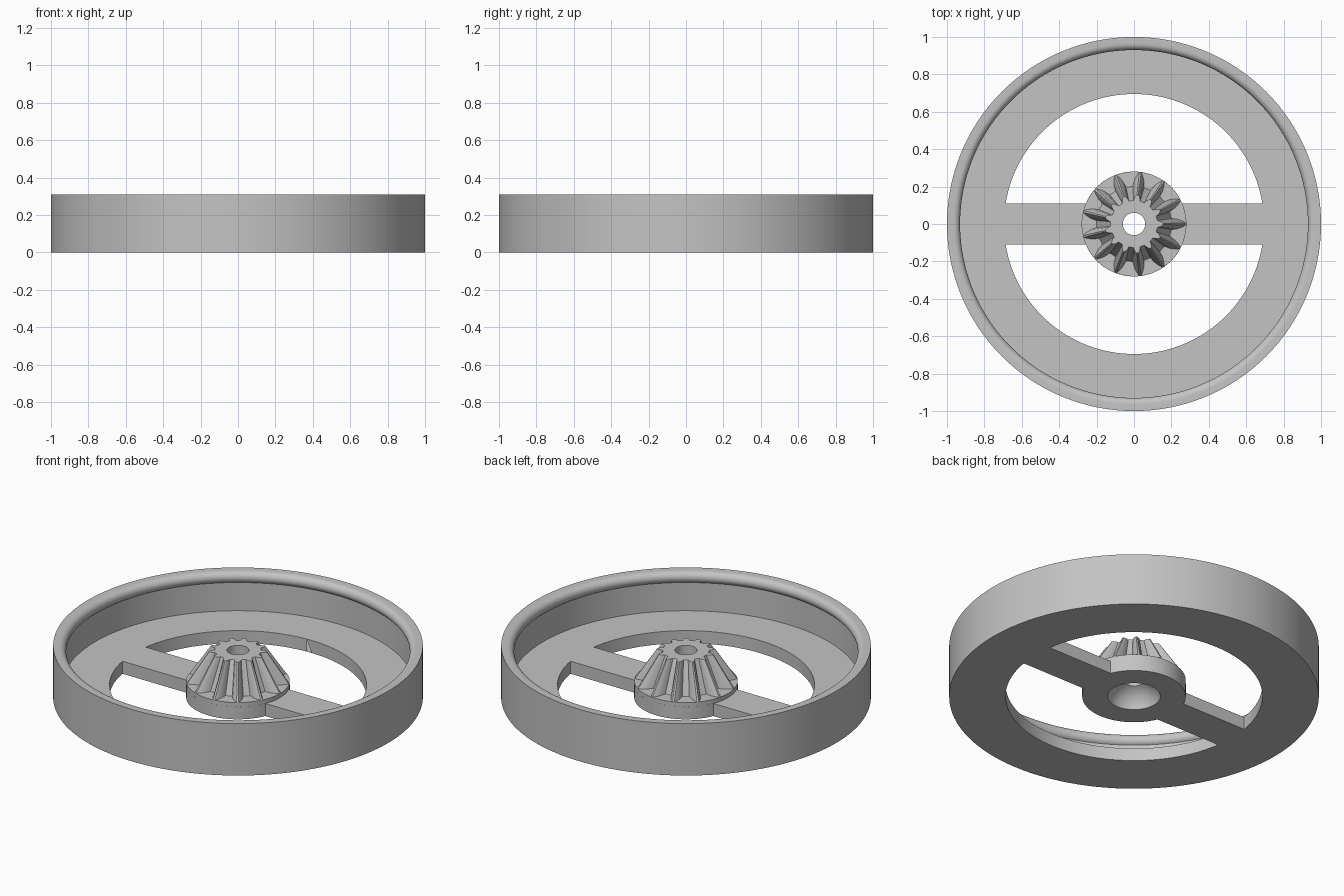
import bpy, bmesh, math
from math import sin, cos, pi, asin, sqrt

cube = bpy.data.objects.get("Cube")
if cube:
    bpy.data.objects.remove(cube, do_unlink=True)

SEG = 128
WEB_Z = 0.075
HUB_R, HUB_Z = 0.28, 0.1
BORE_R = 0.06
TOP_Z = 0.283

grey = bpy.data.materials.new("plain grey")
GREY = (0.55, 0.55, 0.55, 1)
grey.diffuse_color = GREY
grey.use_nodes = True
grey.node_tree.nodes["Principled BSDF"].inputs["Base Color"].default_value = GREY


def make_object(name, bm):
    bmesh.ops.recalc_face_normals(bm, faces=bm.faces)
    mesh = bpy.data.meshes.new(name)
    bm.to_mesh(mesh)
    bm.free()
    mesh.materials.append(grey)
    obj = bpy.data.objects.new(name, mesh)
    bpy.context.collection.objects.link(obj)
    return obj


def bridge(bm, a, b):
    n = len(a)
    for i in range(n):
        j = (i + 1) % n
        bm.faces.new((a[i], a[j], b[j], b[i]))


def lathe(name, profile):
    """Closed ring of (radius, z) points turned about the z axis."""
    bm = bmesh.new()
    loops = [[bm.verts.new((r * cos(2 * pi * k / SEG), r * sin(2 * pi * k / SEG), z))
              for k in range(SEG)] for r, z in profile]
    for i, loop in enumerate(loops):
        bridge(bm, loop, loops[(i + 1) % len(loops)])
    return make_object(name, bm)


def arc(cx, cz, r, start, end, steps):
    return [(cx + r * cos(start + (end - start) * k / steps),
             cz + r * sin(start + (end - start) * k / steps)) for k in range(steps + 1)]


def smooth(obj):
    bpy.ops.object.select_all(action='DESELECT')
    obj.select_set(True)
    bpy.context.view_layer.objects.active = obj
    bpy.ops.object.shade_smooth_by_angle(angle=math.radians(30))


# Wheel body: domed hub cavity, hub, web, wall and rounded inner lip
dome_drop, dome_r = 0.034, 0.147
dome = arc(0, -dome_drop, dome_r, math.acos(BORE_R / dome_r), asin(dome_drop / dome_r), 8)
lip_r, wall_r = 0.035, 0.95
lip = arc(1 - lip_r, 0.31 - lip_r, lip_r, pi + math.acos((1 - lip_r - wall_r) / lip_r), pi / 2, 12)
wheel = lathe("wheel_body", dome + [(1, 0), (1, 0.31)] + lip[::-1]
              + [(wall_r, WEB_Z), (HUB_R, WEB_Z), (HUB_R, HUB_Z), (BORE_R, HUB_Z)])

# Openings either side of the spoke
SPOKE, HOLE_R, CLEAR_R = 0.11, 0.695, HUB_R + 0.0003
for side, name in ((1, "back_opening_cutter"), (-1, "front_opening_cutter")):
    a, b = asin(SPOKE / HOLE_R), asin(SPOKE / CLEAR_R)
    outline = arc(0, 0, HOLE_R, a, pi - a, 64) + arc(0, 0, CLEAR_R, pi - b, b, 32)
    bm = bmesh.new()
    low, high = ([bm.verts.new((x, side * y, z)) for x, y in outline] for z in (-0.1, 0.09))
    bridge(bm, low, high)
    bm.faces.new(low)
    bm.faces.new(high)
    cutter = make_object(name, bm)
    cutter.hide_render = True
    cutter.hide_set(True)
    cut = wheel.modifiers.new(name, 'BOOLEAN')
    cut.operation = 'DIFFERENCE'
    cut.solver = 'EXACT'
    cut.object = cutter

# Bake the openings into the body and drop the cutters
bpy.context.view_layer.update()
baked = bpy.data.meshes.new_from_object(wheel.evaluated_get(bpy.context.evaluated_depsgraph_get()))
cutters = [m.object for m in wheel.modifiers]
wheel.modifiers.clear()
wheel.data = baked
for cutter in cutters:
    bpy.data.objects.remove(cutter, do_unlink=True)
smooth(wheel)

# Bevel gear: tooth outline repeated round the bore, tapering to the top
TEETH = 13
FLANK = [(0, 1), (0.4, 0.87), (0.75, 0.55), (1, 0.18)]  # height share, width share


def gear_outline(root, tip, half):
    side = [(root + (tip - root) * t, half * w) for t, w in FLANK]
    tooth = [(x, -y) for x, y in side] + [(x, y) for x, y in side[::-1]]
    points = []
    for k in range(TEETH):
        c, s = cos(2 * pi * k / TEETH), sin(2 * pi * k / TEETH)
        points += [(x * c - y * s, x * s + y * c) for x, y in tooth]
        mid = 2 * pi * (k + 0.5) / TEETH
        points.append((root * cos(mid), root * sin(mid)))
    return points


bm = bmesh.new()
base = gear_outline(0.2, 0.278, 0.03)
crown = gear_outline(0.125, 0.157, 0.018)
bore = [(x * BORE_R / sqrt(x * x + y * y), y * BORE_R / sqrt(x * x + y * y)) for x, y in crown]
loops = [[bm.verts.new((x, y, z)) for x, y in pts] for pts, z in
         ((base, HUB_Z), (crown, TOP_Z), (bore, TOP_Z), (bore, HUB_Z))]
for lower, upper in zip(loops, loops[1:]):
    bridge(bm, lower, upper)
bridge(bm, loops[-1], loops[0])
smooth(make_object("bevel_gear", bm))
